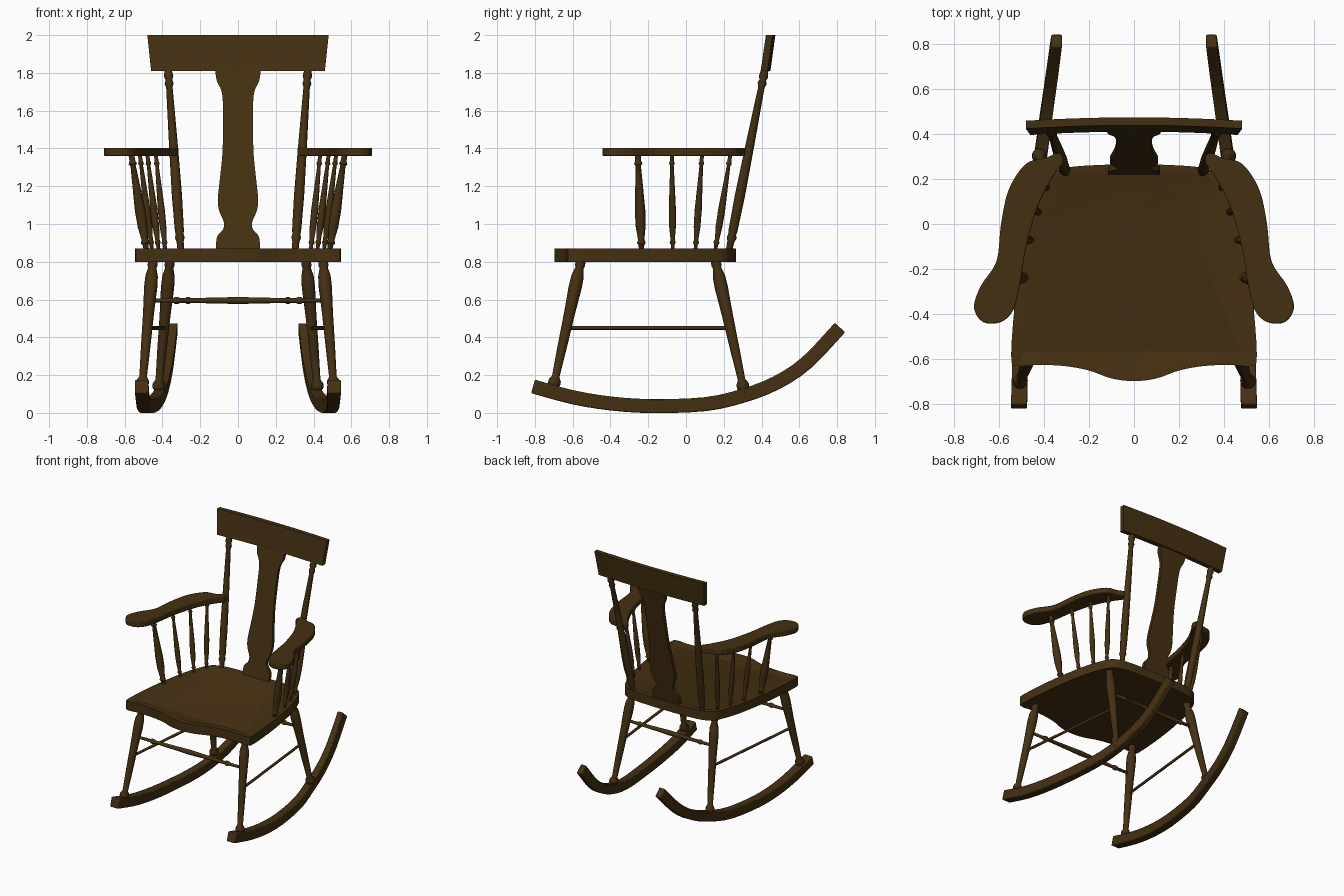
import bpy
import bmesh
import math
from mathutils import Vector

default_cube = bpy.data.objects.get("Cube")
if default_cube:
    bpy.data.objects.remove(default_cube, do_unlink=True)

wood = bpy.data.materials.new("dark brown wood")
wood.use_nodes = True
colour = (0.060, 0.030, 0.006, 1)
wood.diffuse_color = colour
wood.node_tree.nodes["Principled BSDF"].inputs["Base Color"].default_value = colour


def finish(name, bm, angle=35):
    """Turn a bmesh into a named, shaded wooden object."""
    bmesh.ops.recalc_face_normals(bm, faces=bm.faces)
    mesh = bpy.data.meshes.new(name)
    bm.to_mesh(mesh)
    bm.free()
    mesh.materials.append(wood)
    obj = bpy.data.objects.new(name, mesh)
    bpy.context.collection.objects.link(obj)
    bpy.ops.object.select_all(action="DESELECT")
    obj.select_set(True)
    bpy.context.view_layer.objects.active = obj
    bpy.ops.object.shade_smooth_by_angle(angle=math.radians(angle))
    return obj


def smooth_path(points, steps=4, closed=False):
    """Run a smooth curve through a few control points."""
    pts = [Vector(p) for p in points]
    count = len(pts)
    result = []
    for i in range(count if closed else count - 1):
        if closed:
            a, b, c, d = (pts[(i + k) % count] for k in (-1, 0, 1, 2))
        else:
            a, b, c, d = (pts[min(max(i + k, 0), count - 1)] for k in (-1, 0, 1, 2))
        for s in range(steps):
            t = s / steps
            result.append(0.5 * (2 * b + (c - a) * t + (2 * a - 5 * b + 4 * c - d) * t * t
                                 + (3 * b - a - 3 * c + d) * t ** 3))
    if not closed:
        result.append(pts[-1])
    return result


def slab(outline, place, thickness):
    """Extrude a flat outline; place(u, v) puts each point in space."""
    bm = bmesh.new()
    face = bm.faces.new([bm.verts.new(place(u, v)) for u, v in outline])
    grown = bmesh.ops.extrude_face_region(bm, geom=[face])["geom"]
    verts = [g for g in grown if isinstance(g, bmesh.types.BMVert)]
    bmesh.ops.translate(bm, verts=verts, vec=thickness)
    return bm


def soften(obj, width):
    """Round the sharp edges a little."""
    bevel = obj.modifiers.new("Bevel", "BEVEL")
    bevel.width = width
    bevel.segments = 2
    bevel.limit_method = "ANGLE"
    bevel.angle_limit = math.radians(50)


def turned(name, start, end, profile, sides=16):
    """Lathe a profile of (fraction, radius) along a straight axis."""
    start, end = Vector(start), Vector(end)
    turn = (end - start).to_track_quat("Z", "Y")
    bm = bmesh.new()
    rings = []
    for t, r in profile:
        centre = start.lerp(end, t)
        angles = [math.tau * k / sides for k in range(sides)]
        rings.append([bm.verts.new(centre + turn @ Vector((r * math.cos(a), r * math.sin(a), 0)))
                      for a in angles])
    for low, high in zip(rings, rings[1:]):
        for k in range(sides):
            n = (k + 1) % sides
            bm.faces.new((low[k], low[n], high[n], high[k]))
    bm.faces.new(rings[0])
    bm.faces.new(rings[-1])
    return finish(name, bm, 50)


# Seat: shaped plank with a shallow dished top
half = [(0.1, -0.685), (0.2, -0.65), (0.31, -0.63), (0.43, -0.625), (0.52, -0.63), (0.545, -0.58),
        (0.52, -0.28), (0.47, 0), (0.42, 0.15), (0.38, 0.215), (0.3, 0.25), (0.15, 0.262)]
seat_outline = smooth_path([(0, -0.697)] + half + [(0, 0.265)] + [(-x, y) for x, y in reversed(half)],
                           closed=True)
bm = slab(seat_outline, lambda x, y: (x, y, 0.8), (0, 0, 0.07))
bm.normal_update()
bmesh.ops.recalc_face_normals(bm, faces=bm.faces)
top = max(bm.faces, key=lambda f: f.calc_center_median().z)
bmesh.ops.inset_region(bm, faces=[top], thickness=0.04)
bmesh.ops.inset_region(bm, faces=[top], thickness=0.02, depth=-0.008)
finish("seat", bm)

# Turning profiles
leg_profile = [(0, 0.02), (0.05, 0.02), (0.07, 0.033), (0.1, 0.033), (0.13, 0.02), (0.35, 0.025),
               (0.6, 0.029), (0.8, 0.035), (0.88, 0.033), (0.94, 0.022), (0.96, 0.027), (1, 0.024)]
post_profile = [(0, 0.017), (0.05, 0.019), (0.07, 0.026), (0.09, 0.021), (0.11, 0.024), (0.3, 0.027),
                (0.6, 0.023), (0.9, 0.017), (0.92, 0.024), (0.94, 0.018), (0.96, 0.025), (1, 0.018)]
spindle_profile = [(0, 0.5), (0.06, 0.55), (0.08, 0.85), (0.11, 0.6), (0.25, 0.95), (0.42, 1),
                   (0.7, 0.7), (0.88, 0.5), (0.9, 0.8), (0.93, 0.55), (1, 0.55)]
stretcher_profile = [(0, 0.01), (0.13, 0.012), (0.14, 0.018), (0.16, 0.018), (0.17, 0.012),
                     (0.4, 0.016), (0.5, 0.019)]
stretcher_profile += [(1 - t, r) for t, r in reversed(stretcher_profile[:-1])]

# Rocker centre line: (y, x offset, height), and arm outline
rocker_line = smooth_path([(-0.81, 0.51, 0.14), (-0.6, 0.505, 0.083), (-0.4, 0.5, 0.05),
                           (-0.18, 0.485, 0.036), (0.1, 0.45, 0.046), (0.3, 0.415, 0.09),
                           (0.48, 0.39, 0.16), (0.64, 0.367, 0.267), (0.815, 0.343, 0.452)], steps=3)
arm_outline = smooth_path([(0.335, 0.315), (0.4, 0.29), (0.48, 0.267), (0.555, 0.155), (0.59, 0),
                           (0.61, -0.165), (0.68, -0.275), (0.71, -0.37), (0.67, -0.435),
                           (0.59, -0.435), (0.535, -0.38), (0.505, -0.265), (0.48, -0.11),
                           (0.43, 0.07), (0.365, 0.2), (0.315, 0.275)], closed=True)
# Spindles: foot x, foot y, head x, head y, radius
spindles = [(0.485, -0.235, 0.565, -0.255, 0.028), (0.455, -0.07, 0.52, -0.075, 0.019),
            (0.42, 0.05, 0.48, 0.085, 0.019), (0.385, 0.155, 0.435, 0.235, 0.019)]

for side, label in ((1, "left"), (-1, "right")):
    # Rocker: rectangular section swept along its bent line
    bm = bmesh.new()
    sections = []
    for i, (y, x, z) in enumerate(rocker_line):
        before = rocker_line[max(i - 1, 0)]
        after = rocker_line[min(i + 1, len(rocker_line) - 1)]
        slope = math.atan2(after.z - before.z, after.x - before.x)
        up = Vector((0, -math.sin(slope), math.cos(slope))) * 0.037
        f = i / (len(rocker_line) - 1)
        across = Vector((0.036 - 0.012 * f, 0, 0))
        centre = Vector((side * x, y, z))
        sections.append([bm.verts.new(centre + a * across + b * up)
                         for a, b in ((-1, -1), (1, -1), (1, 1), (-1, 1))])
    for s, e in zip(sections, sections[1:]):
        for k in range(4):
            n = (k + 1) % 4
            bm.faces.new((s[k], s[n], e[n], e[k]))
    bm.faces.new(sections[0])
    bm.faces.new(sections[-1])
    soften(finish(label + "_rocker", bm), 0.006)

    # Legs and side stretcher
    turned(label + "_front_leg", (side * 0.51, -0.71, 0.1), (side * 0.45, -0.555, 0.81), leg_profile)
    turned(label + "_rear_leg", (side * 0.425, 0.315, 0.08), (side * 0.36, 0.155, 0.81), leg_profile)
    turned(label + "_side_stretcher", (side * 0.48, -0.63, 0.45), (side * 0.392, 0.23, 0.45),
           [(0, 0.01), (1, 0.01)])

    # Back post, arm and arm spindles
    turned(label + "_back_post", (side * 0.303, 0.228, 0.86), (side * 0.37, 0.418, 1.82), post_profile)
    bm = slab(arm_outline, lambda x, y: (side * x, y, 1.36), (0, 0, 0.043))
    soften(finish(label + "_arm", bm), 0.006)
    for number, (x, y, head_x, head_y, r) in enumerate(spindles, 1):
        turned(f"{label}_arm_spindle_{number}", (side * x, y, 0.86), (side * head_x, head_y, 1.37),
               [(t, r * k) for t, k in spindle_profile])

# Cross stretchers between the legs
turned("front_stretcher", (-0.465, -0.6, 0.595), (0.465, -0.6, 0.595), stretcher_profile)
turned("rear_stretcher", (-0.378, 0.2, 0.595), (0.378, 0.2, 0.595), stretcher_profile)

# Back splat: vase-shaped board leaning with the posts
splat_half = smooth_path([(0.115, 0.86), (0.112, 0.93), (0.08, 0.97), (0.075, 1.01), (0.1, 1.07),
                          (0.107, 1.13), (0.098, 1.22), (0.082, 1.38), (0.08, 1.55), (0.084, 1.69),
                          (0.113, 1.76), (0.12, 1.82)], steps=3)
splat_outline = [tuple(p) for p in splat_half] + [(-x, z) for x, z in reversed(splat_half)]
bm = slab(splat_outline, lambda x, z: (x, 0.22 + (z - 0.87) * 0.2, z), (0, 0.026, 0))
finish("back_splat", bm)

# Crest rail: flared, gently bowed board
columns = 12
bm = bmesh.new()
loops = []
for i in range(columns + 1):
    u = 2 * i / columns - 1
    bow = 0.015 * (1 - u * u)
    loops.append([bm.verts.new((u * w, y + bow, z)) for w, y, z in
                  ((0.46, 0.395, 1.81), (0.48, 0.423, 2), (0.48, 0.458, 2), (0.46, 0.432, 1.81))])
for s, e in zip(loops, loops[1:]):
    for k in range(4):
        n = (k + 1) % 4
        bm.faces.new((s[k], s[n], e[n], e[k]))
bm.faces.new(loops[0])
bm.faces.new(loops[-1])
finish("crest_rail", bm)
